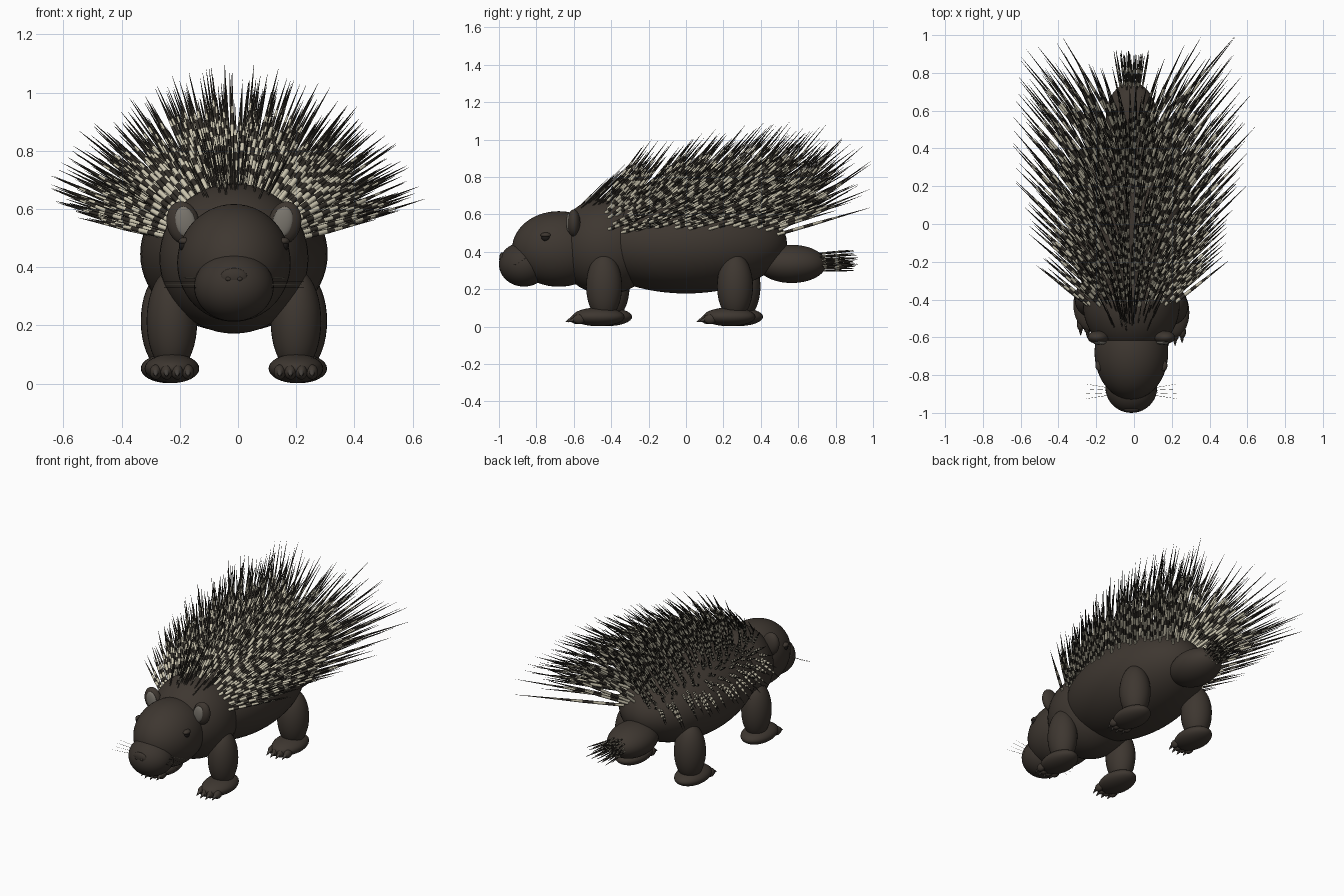
import bpy, math, random
from mathutils import Vector

if "Cube" in bpy.data.objects:
    bpy.data.objects.remove(bpy.data.objects["Cube"])

random.seed(7)
X0 = -0.014  # the soft body sits slightly off the quill bounding box centre


def mat(name, rgb):
    m = bpy.data.materials.new(name)
    m.diffuse_color = (*rgb, 1)
    m.use_nodes = True
    m.node_tree.nodes["Principled BSDF"].inputs["Base Color"].default_value = m.diffuse_color
    return m


FUR = mat("dark brown fur", (0.048, 0.038, 0.030))
SNOUT = mat("snout brown", (0.044, 0.035, 0.028))
EAR = mat("inner ear grey", (0.19, 0.175, 0.15))
BLACK = mat("glossy black", (0.012, 0.01, 0.009))
CLAW = mat("claw grey", (0.06, 0.052, 0.045))
QDARK = mat("quill black", (0.033, 0.028, 0.022))
QCREAM = mat("quill cream", (0.60, 0.56, 0.43))


def blob(name, loc, radii, material, seg=40, rings=24, rot=(0, 0, 0)):
    """Smooth ellipsoid."""
    bpy.ops.mesh.primitive_uv_sphere_add(segments=seg, ring_count=rings, radius=1,
                                         location=(loc[0] + X0, loc[1], loc[2]), rotation=rot)
    o = bpy.context.object
    o.name = name
    o.scale = radii
    o.data.materials.append(material)
    bpy.ops.object.shade_smooth()
    return o


class Spikes:
    """Collects many banded spikes into one mesh."""
    def __init__(self, name, mats, sides=6):
        self.name, self.mats, self.n = name, mats, sides
        self.v, self.f, self.m = [], [], []

    def add(self, base, tip, stations):
        """stations: (fraction, radius, material of the band that follows)"""
        base, tip = Vector(base), Vector(tip)
        q = (tip - base).to_track_quat('Z', 'Y')
        start, n = len(self.v), self.n
        for t, r, _ in stations:
            c = base.lerp(tip, t)
            for k in range(n):
                a = 2 * math.pi * k / n
                self.v.append(c + q @ Vector((r * math.cos(a), r * math.sin(a), 0)))
        for i in range(len(stations) - 1):
            for k in range(n):
                a, b = start + i * n + k, start + i * n + (k + 1) % n
                self.f.append((a, b, b + n, a + n))
                self.m.append(stations[i][2])
        end = start + (len(stations) - 1) * n
        self.f.append(tuple(range(end, end + n)))
        self.m.append(stations[-1][2])

    def build(self):
        me = bpy.data.meshes.new(self.name)
        me.from_pydata(self.v, [], self.f)
        for m in self.mats:
            me.materials.append(m)
        for p, i in zip(me.polygons, self.m):
            p.material_index = i
            p.use_smooth = self.n == 4 or len(p.vertices) == 4
        o = bpy.data.objects.new(self.name, me)
        bpy.context.collection.objects.link(o)


# Torso, chest, head, muzzle and tail
BODY_C, BODY_R = (0, 0.0, 0.445), (0.322, 0.54, 0.268)
CHEST_C, CHEST_R = (0, -0.425, 0.43), (0.256, 0.27, 0.258)
blob("body", BODY_C, BODY_R, FUR, 56, 32)
blob("chest", CHEST_C, CHEST_R, FUR, 48, 28)
blob("head", (0, -0.68, 0.415), (0.195, 0.25, 0.202), FUR, 48, 28)
blob("muzzle", (0, -0.866, 0.333), (0.137, 0.134, 0.119), SNOUT)
blob("tail", (0, 0.565, 0.335), (0.135, 0.185, 0.102), FUR)

# Nose and face details
blob("nose", (0, -0.982, 0.367), (0.046, 0.016, 0.03), SNOUT, 24, 14)
for s in (-1, 1):
    blob("nostril", (s * 0.02, -0.995, 0.36), (0.009, 0.004, 0.007), SNOUT, 12, 8)
    blob("eye", (s * 0.172, -0.75, 0.475), (0.017, 0.023, 0.02), BLACK, 20, 12)
    blob("eyelid", (s * 0.17, -0.75, 0.489), (0.021, 0.028, 0.014), FUR, 20, 12)
    blob("ear", (s * 0.175, -0.60, 0.553), (0.056, 0.035, 0.074), FUR, 28, 16,
         (0, s * 0.2, 0))
    blob("inner_ear", (s * 0.168, -0.626, 0.556), (0.035, 0.014, 0.053), EAR, 24, 14,
         (0, s * 0.2, 0))

# Legs with feet, toes and claws; the left side steps slightly back
claws = Spikes("claws", [CLAW], 8)
for s in (-1, 1):
    for label, y, x, rx in (("front", -0.438, 0.213, 0.087), ("back", 0.262, 0.226, 0.094)):
        y += 0.04 if s < 0 else 0
        blob(label + "_leg", (s * x, y, 0.215), (rx, 0.096, 0.177), FUR, 32, 20)
        blob(label + "_foot", (s * x, y - 0.03, 0.052), (0.094, 0.14, 0.05), FUR, 32, 16)
        for k in (-1.5, -0.5, 0.5, 1.5):
            tx = s * x + k * 0.037
            ty = y - 0.155 + abs(k) * 0.015
            blob(label + "_toe", (tx, ty, 0.04), (0.021, 0.034, 0.026), FUR, 14, 10)
            claws.add((tx + X0, ty - 0.02, 0.043), (tx + X0, ty - 0.06, 0.024),
                      [(0, 0.011, 0), (0.5, 0.008, 0), (1, 0.001, 0)])
claws.build()


def skin_height(y, a):
    """Distance from the back axis to the fur surface in direction a from vertical."""
    best = 0.1
    for c, r in ((BODY_C, BODY_R), (CHEST_C, CHEST_R)):
        k = 1 - ((y - c[1]) / r[1]) ** 2
        if k > 0:
            d = math.sqrt(k) / math.hypot(math.sin(a) / r[0], math.cos(a) / r[2])
            best = max(best, d)
    return best


# Back quills: a fan of staggered rows, longer and flatter toward the rear,
# more upright along the spine so the tail stays clear
quills = Spikes("back_quills", [QDARK, QCREAM])
ROWS, COLS = 20, 20
for i in range(ROWS):
    t = i / (ROWS - 1)
    for j in range(COLS):
        u = (j + (0.25 if i % 2 else -0.25)) / (COLS - 1) * 2 - 1
        spread = math.radians(74 - 8 * max(0, t - 0.6) / 0.4)
        a = spread * max(-1, min(1, u)) + random.uniform(-0.035, 0.035)
        y = -0.41 + 0.88 * t + random.uniform(-0.025, 0.025)
        d = skin_height(y, a) - 0.015
        size = random.uniform(0.8, 1.1)
        spine = max(0, 1 - abs(a) / 0.6)
        out = (0.28 + 0.15 * t + 0.02 * spine) * size
        back = (0.21 + 0.28 * t) * size * (1 - 0.35 * t * spine)
        da = a * (1.0 + 0.1 * max(0, t - 0.6)) + random.uniform(-0.05, 0.05)
        base = Vector((X0 + d * math.sin(a), y, 0.443 + d * math.cos(a)))
        tip = base + Vector((out * math.sin(da), back, out * math.cos(da)))
        tip.x = max(-0.64, min(0.64, tip.x))
        tip.y = min(tip.y, 0.99)
        tip.z = min(tip.z, 1.095)
        shift = random.uniform(-0.04, 0.04)
        cuts = [0] + [c + shift for c in (0.13, 0.22, 0.33, 0.43, 0.53, 0.63, 0.69)] + [1]
        radii = [0.0092 if c < 0.35 else 0.0092 * ((1 - c) / 0.65) ** 1.1 + 0.0004 for c in cuts]
        bands = (1, 0, 1, 0, 1, 0, 1, 0, 0)
        quills.add(base, tip, list(zip(cuts, radii, bands)))
quills.build()

# Crest: thin bristles on the nape
crest = Spikes("neck_crest", [QDARK, QCREAM], 5)
for i in range(40):
    y = random.uniform(-0.58, -0.40)
    a = random.uniform(-0.55, 0.55)
    d = skin_height(y, a) - 0.01
    base = Vector((X0 + d * math.sin(a), y, 0.435 + d * math.cos(a)))
    n = random.uniform(0.11, 0.2) + (y + 0.58) * 0.25
    tip = base + Vector((n * math.sin(a), n, n * math.cos(a)))
    crest.add(base, tip, [(0, 0.0035, 0), (0.2, 0.0035, 1 if i % 4 == 0 else 0),
                          (0.35, 0.0033, 0), (1, 0.0005, 0)])
crest.build()

# Tail rattle: a bundle of thin quills
rattle = Spikes("tail_quills", [QDARK, QCREAM])
for i in range(30):
    r, a = 0.062 * math.sqrt((i + 0.5) / 30), i * 2.39996
    x, z = r * math.cos(a), r * math.sin(a)
    base = (X0 + x, 0.70, 0.345 + z * 0.85)
    tip = (X0 + x * 1.7, random.uniform(0.87, 0.92), 0.355 + z)
    rattle.add(base, tip, [(0, 0.004, 0), (0.15, 0.004, 1), (0.25, 0.004, 0),
                           (0.5, 0.004, 1), (0.6, 0.004, 0), (1, 0.0012, 0)])
rattle.build()

# Whiskers
whiskers = Spikes("whiskers", [QDARK, QCREAM], 4)
for s in (-1, 1):
    for k in range(4):
        y, z = -0.905 + 0.012 * k, 0.33 + 0.011 * k
        whiskers.add((X0 + s * 0.11, y, z), (X0 + s * 0.24, y - 0.02 + 0.014 * k, z),
                     [(0, 0.0012, k % 2), (1, 0.0005, k % 2)])
whiskers.build()
